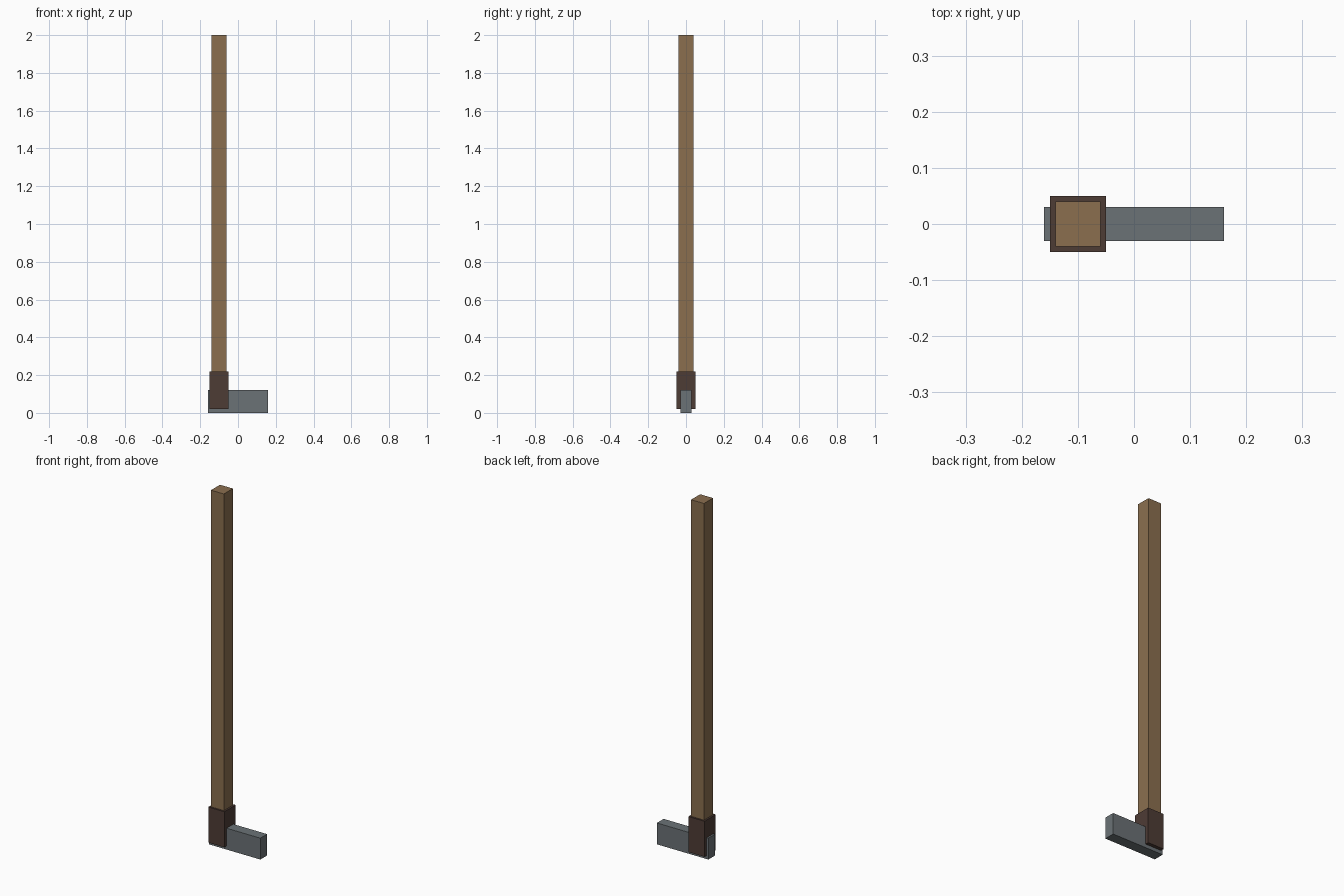
import bpy
import bmesh
from mathutils import Matrix, Vector

cube = bpy.data.objects.get("Cube")
if cube:
    bpy.data.objects.remove(cube, do_unlink=True)


def material(name, rgb):
    mat = bpy.data.materials.new(name)
    mat.use_nodes = True
    colour = (*rgb, 1)
    mat.diffuse_color = colour
    mat.node_tree.nodes["Principled BSDF"].inputs["Base Color"].default_value = colour
    return mat


def box(name, low, high, mat):
    low, high = Vector(low), Vector(high)
    bm = bmesh.new()
    bmesh.ops.create_cube(bm, size=1, matrix=Matrix.Diagonal((*(high - low), 1)))
    mesh = bpy.data.meshes.new(name)
    bm.to_mesh(mesh)
    bm.free()
    mesh.materials.append(mat)
    obj = bpy.data.objects.new(name, mesh)
    obj.location = (low + high) / 2
    bpy.context.collection.objects.link(obj)
    return obj


wood = material("brown wood", (0.258, 0.159, 0.078))
binding = material("dark brown binding", (0.076, 0.045, 0.036))
metal = material("grey metal", (0.147, 0.168, 0.18))

# Long square shaft, held by the collar
box("handle", (-0.14, -0.04, 0.1), (-0.06, 0.04, 2), wood)

# Square collar around the foot of the shaft
box("collar", (-0.15, -0.05, 0.02), (-0.05, 0.05, 0.22), binding)

# Flat head passing through the collar
box("head", (-0.16, -0.03, 0), (0.16, 0.03, 0.12), metal)
